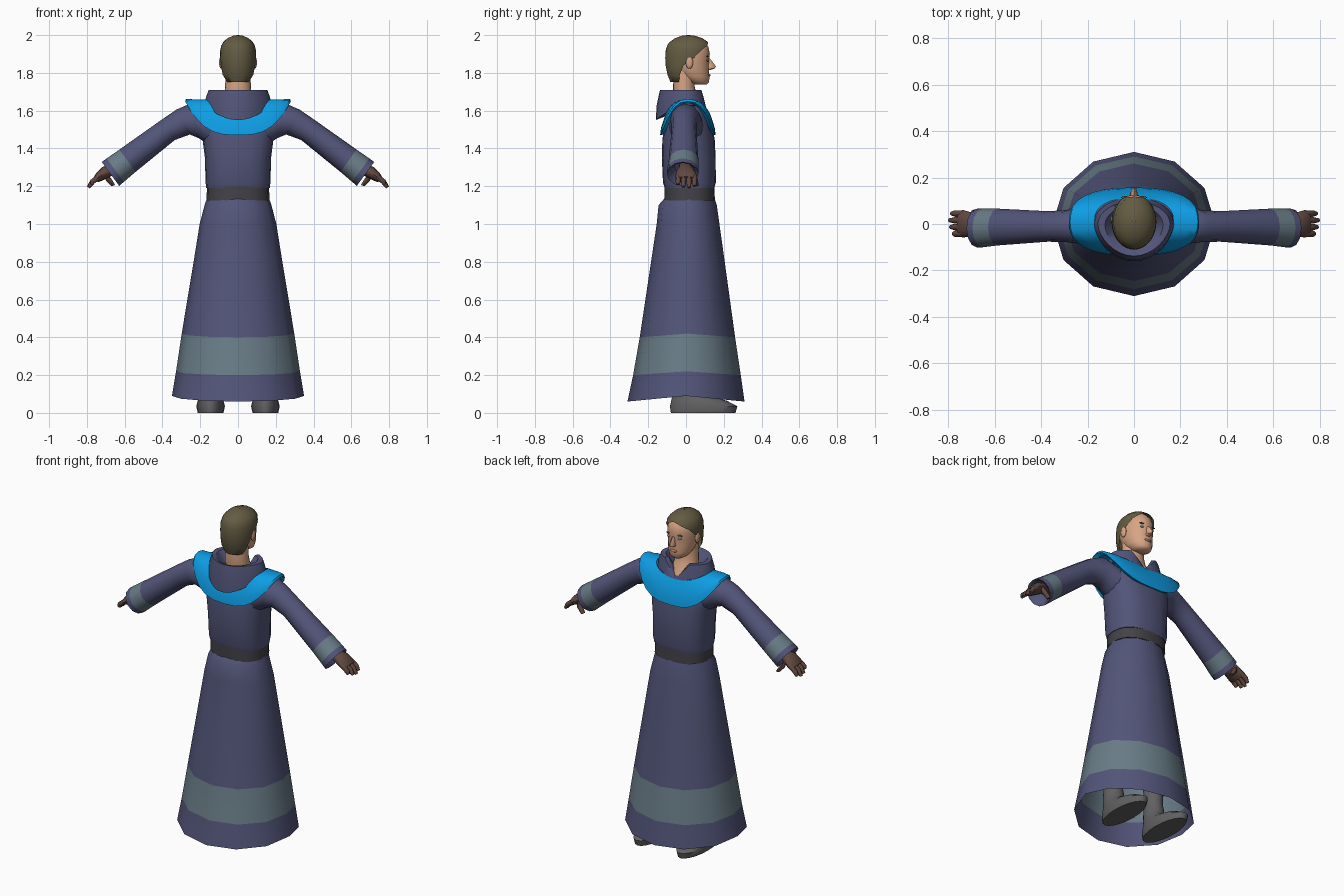
import bpy, bmesh
from math import sin, cos, pi, radians

if "Cube" in bpy.data.objects:
    bpy.data.objects.remove(bpy.data.objects["Cube"])


def material(name, r, g, b):
    m = bpy.data.materials.new(name)
    m.use_nodes = True
    m.diffuse_color = (r, g, b, 1)
    m.node_tree.nodes["Principled BSDF"].inputs["Base Color"].default_value = (r, g, b, 1)
    return m


ROBE = material("robe indigo", .085, .09, .19)
BAND = material("band grey", .14, .2, .24)
BELT = material("belt charcoal", .055, .055, .065)
CYAN = material("cape blue", .004, .34, .78)
SKIN = material("skin", .68, .37, .23)
HAIR = material("hair brown", .125, .105, .055)
HAND = material("glove brown", .12, .065, .052)
SHOE = material("shoe grey", .12, .12, .12)
EYE = material("eye grey", .3, .33, .36)
LIP = material("lip rose", .48, .2, .14)


def spow(v, p):
    return abs(v) ** p * (1 if v > 0 else -1)


def oval(z, w, y0, y1, n=20, dip=0, p=1, cx=0):
    """Horizontal ring between y0 and y1, lowered at front and back by dip."""
    pts = []
    for i in range(n):
        c, s = cos(2 * pi * i / n), sin(2 * pi * i / n)
        pts.append((cx + w * spow(c, p), (y0 + y1) / 2 + (y1 - y0) / 2 * spow(s, p), z - dip * abs(s)))
    return pts


def limb(side, x, z, h, y0, y1, tilt=34, n=12):
    """Ring across an arm that slopes down by tilt degrees."""
    t, pts = radians(tilt), []
    for i in range(n):
        a = 2 * pi * i / n
        u = h * cos(a)
        pts.append((side * (x + u * sin(t)), (y0 + y1) / 2 + (y1 - y0) / 2 * sin(a), z + u * cos(t)))
    return pts


def finish(bm, name, mats, angle):
    bmesh.ops.recalc_face_normals(bm, faces=bm.faces)
    me = bpy.data.meshes.new(name)
    bm.to_mesh(me)
    bm.free()
    ob = bpy.data.objects.new(name, me)
    bpy.context.collection.objects.link(ob)
    for m in mats:
        me.materials.append(m)
    bpy.ops.object.select_all(action="DESELECT")
    ob.select_set(True)
    bpy.context.view_layer.objects.active = ob
    bpy.ops.object.shade_smooth_by_angle(angle=radians(angle))
    return ob


def loft(name, rings, mats, bands=None, caps=(True, True), closed=True, angle=50):
    """Skin a list of rings; bands gives the material slot of each strip."""
    bm = bmesh.new()
    vs = [[bm.verts.new(p) for p in r] for r in rings]
    n = len(rings[0])
    for k in range(len(vs) - 1):
        for i in range(n if closed else n - 1):
            j = (i + 1) % n
            f = bm.faces.new((vs[k][i], vs[k][j], vs[k + 1][j], vs[k + 1][i]))
            f.material_index = bands[k] if bands else 0
    for use, r in zip(caps, (vs[0], vs[-1])):
        if use:
            bm.faces.new(r)
    bmesh.ops.remove_doubles(bm, verts=bm.verts, dist=.0002)
    return finish(bm, name, mats, angle)


def ball(name, mat, loc, size):
    bm = bmesh.new()
    bmesh.ops.create_uvsphere(bm, u_segments=12, v_segments=8, radius=1)
    for v in bm.verts:
        v.co = [l + s * c for l, s, c in zip(loc, size, v.co)]
    return finish(bm, name, [mat], 60)


# Skirt with its grey band, open at the hem
skirt = [(.09, .35, -.31, .31, .03), (.22, .328, -.28, .29, .02), (.42, .298, -.245, .26, .02),
         (.8, .235, -.185, .205, 0), (1.0, .203, -.155, .177, 0), (1.1, .177, -.145, .163, 0),
         (1.14, .163, -.11, .15, 0)]
loft("skirt", [oval(z, w, a, b, 12, d) for z, w, a, b, d in skirt], [ROBE, BAND],
     [0, 1, 0, 0, 0, 0], caps=(False, True))

# Belt and torso
loft("belt", [oval(z, w, a, b, p=.85) for z, w, a, b in
              [(1.125, .166, -.115, .153), (1.2, .165, -.115, .15)]], [BELT])
torso = [(1.19, .168, -.112, .15), (1.22, .172, -.122, .158), (1.35, .175, -.128, .157),
         (1.45, .188, -.125, .152), (1.53, .2, -.112, .135), (1.6, .19, -.09, .11), (1.625, .16, -.08, .09)]
loft("torso", [oval(z, w, a, b, p=.8) for z, w, a, b in torso], [ROBE])


# Blue shoulder cape
def cape_ring(w, d, z, rise, power):
    pts = []
    for i in range(32):
        c, s = cos(2 * pi * i / 32), sin(2 * pi * i / 32)
        x = spow(c, .8)
        pts.append((w * x, .01 + d * spow(s, .8), z + rise * abs(x) ** power))
    return pts


loft("shoulder_cape", [cape_ring(.255, .125, 1.475, .165, 3), cape_ring(.28, .147, 1.47, .18, 3),
                       cape_ring(.275, .142, 1.51, .152, 3), cape_ring(.235, .122, 1.57, .09, 2),
                       cape_ring(.17, .1, 1.61, .05, 2)], [CYAN], caps=(False, False))


# Lowered hood: hangs at the back, opens in a V at the front
def hood_ring(w, d, y, z, back, drop, vee):
    pts = []
    for i in range(32):
        c, s = cos(2 * pi * i / 32), sin(2 * pi * i / 32)
        b = max(0, -s) ** 2
        v = max(0, 1 - abs(c) / .55) if s > 0 else 0
        pts.append((w * c, y + d * s - back * b, z - drop * b - vee * v))
    return pts


loft("hood", [hood_ring(.13, .08, 0, 1.62, .03, .05, .03), hood_ring(.175, .115, 0, 1.63, .045, .08, .05),
              hood_ring(.17, .105, 0, 1.67, .05, .04, .06), hood_ring(.155, .098, 0, 1.71, .04, 0, .1),
              hood_ring(.125, .085, -.005, 1.71, .03, .005, .105),
              hood_ring(.08, .06, -.01, 1.65, 0, 0, .06)], [ROBE], caps=(False, False))

# Neck and head
loft("neck", [oval(*r) for r in [(1.59, .07, -.05, .103), (1.64, .075, -.06, .085), (1.68, .072, -.068, .058),
                                 (1.73, .068, -.068, .045), (1.81, .066, -.065, .05)]], [SKIN])
head = [(1.738, .03, .05, .108), (1.75, .052, .01, .122), (1.78, .07, -.04, .124), (1.82, .08, -.07, .121),
        (1.86, .085, -.085, .123), (1.9, .086, -.09, .126), (1.94, .08, -.085, .118),
        (1.97, .06, -.06, .09), (1.985, .03, -.02, .05)]
loft("head", [oval(*r) for r in head], [SKIN])


# Hair shell, each row open toward the face by an angle
def hair_row(z, w, y0, y1, gap, n=24):
    angles = [radians(gap + (360 - 2 * gap) * i / n) for i in range(n + 1)]
    return [(w * sin(a), (y0 + y1) / 2 + (y1 - y0) / 2 * cos(a), z) for a in angles]


hair = [(1.75, .045, -.06, .04, 105), (1.752, .06, -.083, .04, 105), (1.79, .082, -.098, .06, 100),
        (1.84, .092, -.108, .1, 95), (1.88, .096, -.11, .125, 72), (1.92, .095, -.107, .132, 55),
        (1.945, .089, -.1, .13, 32), (1.962, .079, -.088, .118, 0), (1.983, .057, -.06, .088, 0),
        (1.997, .025, -.02, .045, 0), (2.0, .004, .01, .016, 0)]
loft("hair", [hair_row(*r) for r in hair], [HAIR], caps=(False, False), closed=False, angle=60)

# Face
loft("nose", [oval(*r, 8) for r in [(1.875, .008, .1, .128), (1.835, .013, .1, .158),
                                    (1.823, .017, .1, .152), (1.815, .01, .1, .128)]], [SKIN])
ball("lips", LIP, (0, .118, 1.788), (.024, .012, .008))
for s, side in ((1, "left"), (-1, "right")):
    ball(side + "_eye", EYE, (s * .035, .113, 1.867), (.013, .006, .006))
    ball(side + "_eyebrow", HAIR, (s * .036, .114, 1.887), (.02, .006, .004))
    ball(side + "_ear", SKIN, (s * .09, .018, 1.855), (.01, .02, .033))

    # Sleeve with cuff band and a recessed opening
    sleeve = [(.14, 1.5, .1, -.09, .1, 5), (.23, 1.545, .095, -.085, .08, 15), (.29, 1.54, .075, -.078, .06, 28),
              (.37, 1.498, .064, -.076, .055, 34), (.585, 1.335, .073, -.092, .066, 36),
              (.65, 1.285, .077, -.1, .067, 36), (.675, 1.265, .078, -.101, .066, 36),
              (.67, 1.27, .066, -.085, .052, 36), (.62, 1.305, .05, -.06, .03, 36)]
    loft(side + "_sleeve", [limb(s, *r) for r in sleeve], [ROBE, BAND], [0, 0, 0, 0, 1, 0, 0, 0])

    # Hand, fingers and thumb
    palm = [(.61, 1.315, .03, -.035, .03), (.665, 1.29, .03, -.04, .035), (.7, 1.275, .032, -.053, .05),
            (.735, 1.25, .026, -.058, .06), (.752, 1.236, .018, -.055, .057)]
    loft(side + "_palm", [limb(s, *r) for r in palm], [HAND])
    for k in range(4):
        y = -.042 + .029 * k
        reach = (-.012, 0, .004, -.004)[k]
        finger = [(.735, 1.25, .015, .014, 40), (.77, 1.225, .014, .014, 50),
                  (.788 + reach, 1.197 - reach, .009, .009, 60)]
        loft(f"{side}_finger_{k + 1}", [limb(s, x, z, h, y - d, y + d, t, 8) for x, z, h, d, t in finger], [HAND])
    thumb = [(.7, 1.275, .022, .03, 40), (.685, 1.235, .017, .048, 95), (.66, 1.203, .01, .052, 110)]
    loft(side + "_thumb", [limb(s, x, z, h, y - .015, y + .015, t, 8) for x, z, h, y, t in thumb], [HAND])

    # Boot
    boot = [(0, .068, -.08, .262), (.035, .076, -.085, .272), (.065, .068, -.078, .215), (.09, .058, -.072, .12),
            (.12, .053, -.07, .07), (.2, .052, -.065, .05), (.5, .06, -.065, .06)]
    loft(side + "_boot", [oval(*r, cx=s * .145) for r in boot], [SHOE])
